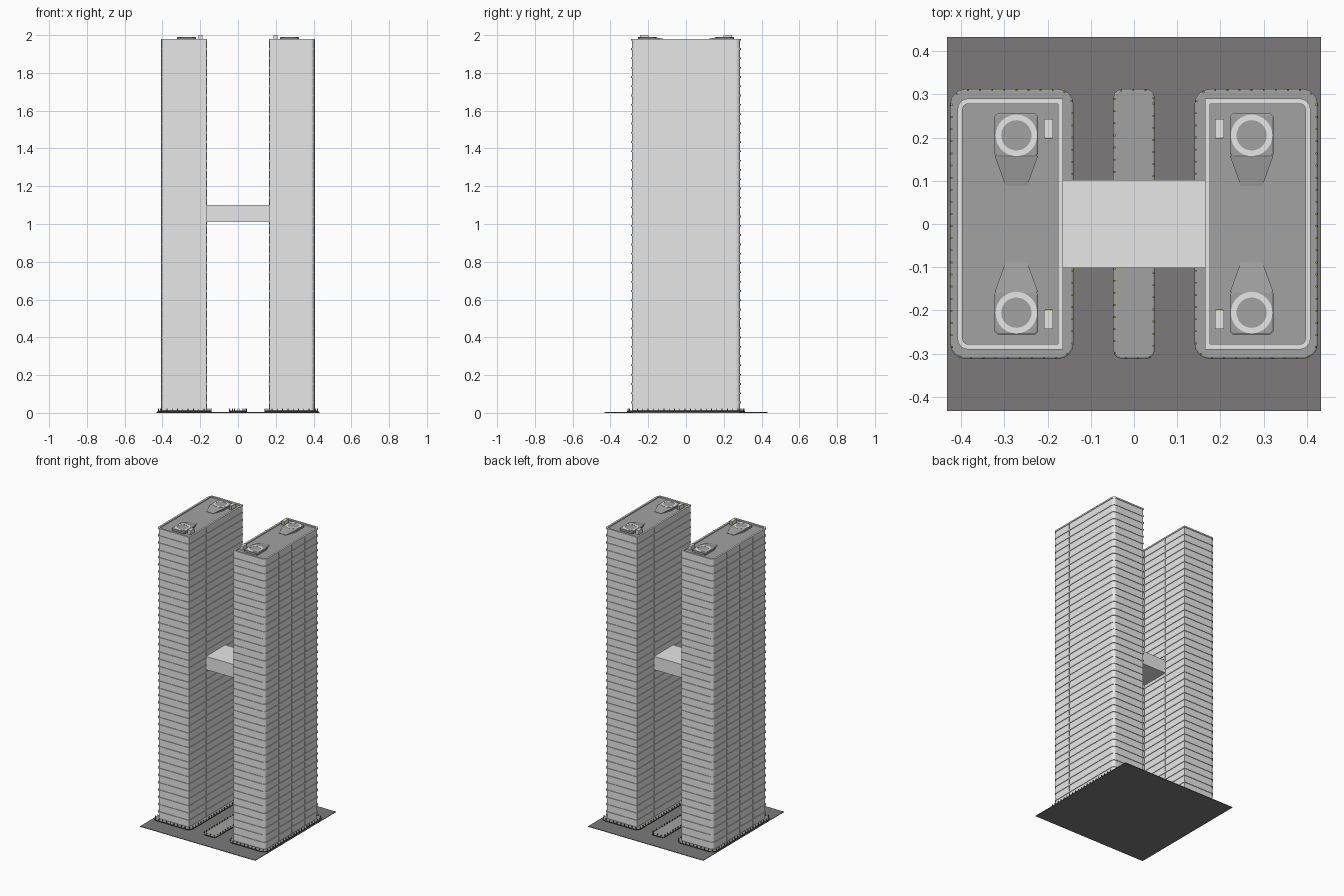
import bpy, bmesh, math

if "Cube" in bpy.data.objects:
    bpy.data.objects.remove(bpy.data.objects["Cube"])


def material(name, r, g, b):
    m = bpy.data.materials.new(name)
    m.diffuse_color = (r, g, b, 1)
    m.use_nodes = True
    m.node_tree.nodes["Principled BSDF"].inputs["Base Color"].default_value = m.diffuse_color
    return m


LIGHT = material("light_grey", 0.8, 0.8, 0.8)
ROOF = material("mid_grey", 0.36, 0.36, 0.36)
GROUND = material("asphalt", 0.2, 0.195, 0.195)
DARK = material("kerb_black", 0.04, 0.04, 0.04)
YELLOW = material("olive_yellow", 0.5, 0.47, 0.02)


def finish(name, bm, mats, mirror=(False, False)):
    """Turn a bmesh into an object, optionally mirrored over x and y."""
    me = bpy.data.meshes.new(name)
    bm.to_mesh(me)
    bm.free()
    for m in mats:
        me.materials.append(m)
    ob = bpy.data.objects.new(name, me)
    bpy.context.collection.objects.link(ob)
    if any(mirror):
        mod = ob.modifiers.new("mirror", "MIRROR")
        mod.use_axis = (mirror[0], mirror[1], False)
        mod.use_mirror_merge = False
    return ob


def outline(x0, x1, y, r_in, r_out, o=0.0, seg=4):
    """Rectangle offset by o; inner (x0) and outer (x1) corners rounded separately."""
    x0, x1, y = x0 - o, x1 + o, y + o
    pts = []
    for cx, cy, a0, r in ((x1, y, 0, r_out), (x0, y, 90, r_in),
                          (x0, -y, 180, r_in), (x1, -y, 270, r_out)):
        if r <= 0:
            pts.append((cx, cy))
            continue
        r = max(r + o, 0.001)
        mx = cx - r if cx == x1 else cx + r
        my = cy - r if cy > 0 else cy + r
        for i in range(seg + 1):
            a = math.radians(a0 + 90 * i / seg)
            pts.append((mx + r * math.cos(a), my + r * math.sin(a)))
    return pts


def loft(bm, loops, caps=True, closed=False):
    """Bridge a list of (points, z) loops; return the top cap."""
    rings = [[bm.verts.new((x, y, z)) for x, y in pts] for pts, z in loops]
    n = len(rings[0])
    pairs = list(zip(rings, rings[1:]))
    if closed:
        pairs.append((rings[-1], rings[0]))
    for a, b in pairs:
        for i in range(n):
            j = (i + 1) % n
            bm.faces.new((a[i], a[j], b[j], b[i]))
    if caps:
        bm.faces.new(rings[0][::-1])
        return bm.faces.new(rings[-1])


def box(bm, x0, x1, y0, y1, z0, z1, mat=0):
    n = len(bm.faces)
    pts = [(x0, y0), (x1, y0), (x1, y1), (x0, y1)]
    loft(bm, [(pts, z0), (pts, z1)])
    bm.faces.ensure_lookup_table()
    for f in bm.faces[n:]:
        f.material_index = mat


# Ground slab
bm = bmesh.new()
box(bm, -0.432, 0.432, -0.432, 0.432, 0, 0.004)
finish("ground_slab", bm, [GROUND])


# Pavement islands with dark kerbs, and bollards spaced along their edges
def island(name, x0, x1, r, seg, mirror):
    bm = bmesh.new()
    edge = outline(x0, x1, 0.312, r, r, 0, seg)
    loft(bm, [(edge, 0.002), (edge, 0.010),
              (outline(x0, x1, 0.312, r, r, -0.004, seg), 0.012)])
    bm.normal_update()
    for f in bm.faces:
        f.material_index = 1 if abs(f.normal.z) < 0.3 else 0
    finish(name, bm, [ROOF, DARK], (mirror, False))

    bm = bmesh.new()
    path = outline(x0, x1, 0.312, r, r, -0.003, seg)
    left, step = 0.0, 0.028
    for (ax, ay), (bx, by) in zip(path, path[1:] + path[:1]):
        length = math.hypot(bx - ax, by - ay)
        while left < length:
            t = left / length
            x, y, h = ax + (bx - ax) * t, ay + (by - ay) * t, 0.002
            box(bm, x - h, x + h, y - h, y + h, 0.010, 0.018, 0)
            box(bm, x - h, x + h, y - h, y + h, 0.018, 0.022, 1)
            left += step
        left -= length
    finish(name + "_bollards", bm, [DARK, YELLOW], (mirror, False))


island("tower_pavement", 0.14, 0.425, 0.035, 4, True)
island("middle_pavement", -0.048, 0.048, 0.02, 3, False)

# Tower: stepped wall with a ledge at every floor, then parapet and sunken roof
FLOORS, BASE, TOP = 40, 0.010, 1.98


def plan(o):
    return outline(0.168, 0.404, 0.286, 0, 0.02, o)


bm = bmesh.new()
loops = [(plan(0), BASE)]
pitch = (TOP - BASE) / FLOORS
for i in range(1, FLOORS + 1):
    z = BASE + pitch * i
    loops += [(plan(0), z - 0.009), (plan(0.004), z - 0.009), (plan(0.004), z)]
    if i < FLOORS:
        loops.append((plan(0), z))
loops += [(plan(-0.008), TOP), (plan(-0.008), TOP - 0.007)]
loft(bm, loops).material_index = 1
finish("tower", bm, [LIGHT, ROOF], (True, False))

# Vertical facade fins
bm = bmesh.new()
for y in (-0.14, 0, 0.14):
    box(bm, 0.403, 0.4075, y - 0.002, y + 0.002, BASE, TOP - 0.009)
for y in (-0.1, 0.1):
    box(bm, 0.1645, 0.169, y - 0.002, y + 0.002, BASE, TOP - 0.009)
finish("facade_fins", bm, [LIGHT], (True, False))

# Sky bridge between the towers
bm = bmesh.new()
box(bm, -0.168, 0.168, -0.102, 0.102, 1.01, 1.10)
finish("sky_bridge", bm, [LIGHT])

# Helipads: chamfered pad, sloping tapered ramp and painted ring
PX, PY, PZ = 0.272, 0.205, 1.988


def pad(o, c=0.006):
    h = 0.05 + o
    return [(PX + a * (h - p * c), PY + b * (h - (1 - p) * c))
            for a, b, p in ((1, 1, 0), (1, 1, 1), (-1, 1, 1), (-1, 1, 0),
                            (-1, -1, 0), (-1, -1, 1), (1, -1, 1), (1, -1, 0))]


bm = bmesh.new()
loft(bm, [(pad(0), TOP - 0.008), (pad(0), PZ - 0.002), (pad(-0.003), PZ)])
finish("helipad", bm, [ROOF], (True, True))

bm = bmesh.new()
base = [(PX - 0.05, 0.157), (PX - 0.025, 0.088), (PX + 0.025, 0.088), (PX + 0.05, 0.157)]
low = [bm.verts.new((x, y, TOP - 0.008)) for x, y in base]
top = [bm.verts.new((x, y, PZ - 0.001 if y > 0.1 else TOP - 0.005)) for x, y in base]
for i in range(4):
    j = (i + 1) % 4
    bm.faces.new((low[i], low[j], top[j], top[i]))
bm.faces.new(low[::-1])
bm.faces.new(top)
finish("helipad_ramp", bm, [ROOF], (True, True))


def circle(r, n=32):
    return [(PX + r * math.cos(2 * math.pi * i / n), PY + r * math.sin(2 * math.pi * i / n))
            for i in range(n)]


bm = bmesh.new()
loft(bm, [(circle(0.048), PZ - 0.001), (circle(0.048), PZ + 0.001),
          (circle(0.035), PZ + 0.001), (circle(0.035), PZ - 0.001)], caps=False, closed=True)
finish("helipad_ring", bm, [LIGHT], (True, True))

# Rooftop stair huts with a yellow door plate facing the roof centre
bm = bmesh.new()
box(bm, 0.187, 0.208, 0.2, 0.243, TOP - 0.008, 2.0, 0)
box(bm, 0.189, 0.206, 0.198, 0.2, TOP - 0.008, 1.998, 1)
finish("stair_hut", bm, [LIGHT, YELLOW], (True, True))
